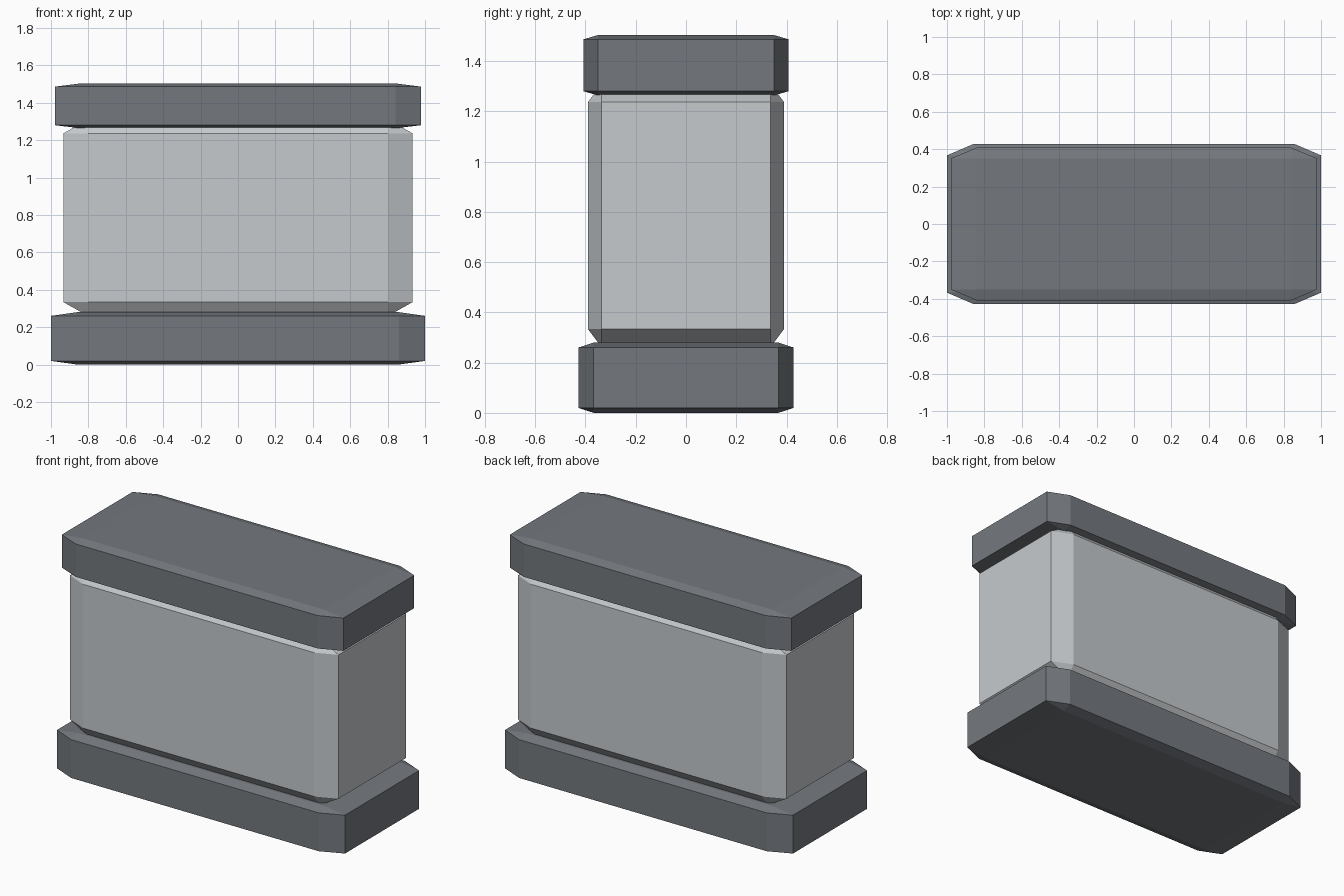
import bpy
import bmesh
from mathutils import Vector

cube = bpy.data.objects.get("Cube")
if cube:
    bpy.data.objects.remove(cube, do_unlink=True)


def material(name, color):
    mat = bpy.data.materials.new(name)
    mat.use_nodes = True
    mat.diffuse_color = color
    mat.node_tree.nodes["Principled BSDF"].inputs["Base Color"].default_value = color
    return mat


def chamfered_block(name, half_x, half_y, bottom, top, mat):
    """Unit block with chamfered edges, stretched so the chamfer scales per axis."""
    bm = bmesh.new()
    bmesh.ops.create_cube(bm, size=2)
    bmesh.ops.bevel(bm, geom=bm.edges[:], offset=0.14, offset_type='OFFSET',
                    segments=1, affect='EDGES')
    bmesh.ops.scale(bm, vec=Vector((half_x, half_y, (top - bottom) / 2)), verts=bm.verts)
    bmesh.ops.translate(bm, vec=Vector((0, 0, (top + bottom) / 2)), verts=bm.verts)
    mesh = bpy.data.meshes.new(name)
    bm.to_mesh(mesh)
    bm.free()
    mesh.materials.append(mat)
    obj = bpy.data.objects.new(name, mesh)
    bpy.context.collection.objects.link(obj)
    return obj


dark = material("dark_grey", (0.175, 0.19, 0.21, 1))
light = material("light_grey", (0.56, 0.59, 0.61, 1))

# Wide plinth, pale body sunk into it, and overhanging cap
chamfered_block("base", 1.0, 0.427, 0.0, 0.28, dark)
chamfered_block("body", 0.933, 0.39, 0.26, 1.31, light)
chamfered_block("cap", 0.978, 0.408, 1.263, 1.503, dark)
